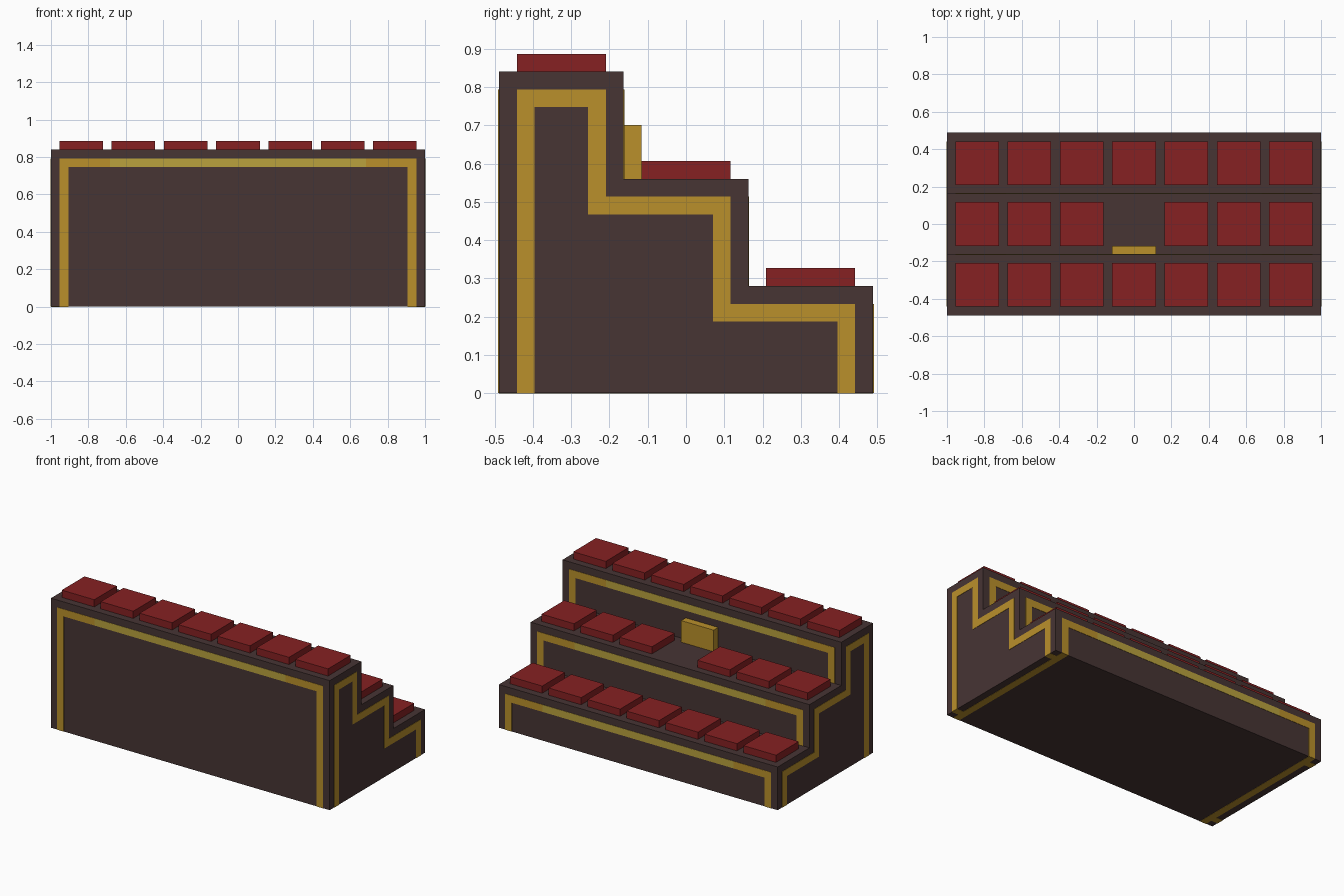
import bpy
import bmesh

if "Cube" in bpy.data.objects:
    bpy.data.objects.remove(bpy.data.objects["Cube"], do_unlink=True)


def material(name, rgb):
    m = bpy.data.materials.new(name)
    m.use_nodes = True
    m.diffuse_color = (*rgb, 1)
    m.node_tree.nodes["Principled BSDF"].inputs["Base Color"].default_value = (*rgb, 1)
    return m


WOOD = material("dark brown", (0.063, 0.035, 0.034))
GOLD = material("gold", (0.49, 0.28, 0.024))
PALE = material("pale gold", (0.49, 0.36, 0.048))
RED = material("cushion red", (0.24, 0.0152, 0.0165))


def prism(name, pts, axis, lo, hi, mat):
    """Extrude a flat outline along an axis; pts hold the two other coordinates in order."""
    bm = bmesh.new()
    verts = []
    for p in pts:
        co = list(p)
        co.insert(axis, lo)
        verts.append(bm.verts.new(co))
    face = bm.faces.new(verts)
    ext = bmesh.ops.extrude_face_region(bm, geom=[face])
    for v in ext["geom"]:
        if isinstance(v, bmesh.types.BMVert):
            v.co[axis] = hi
    bmesh.ops.recalc_face_normals(bm, faces=bm.faces)
    mesh = bpy.data.meshes.new(name)
    bm.to_mesh(mesh)
    bm.free()
    mesh.materials.append(mat)
    obj = bpy.data.objects.new(name, mesh)
    bpy.context.scene.collection.objects.link(obj)
    return obj


def box(name, x, y, z, mat):
    pts = [(x[0], y[0]), (x[1], y[0]), (x[1], y[1]), (x[0], y[1])]
    return prism(name, pts, 2, z[0], z[1], mat)


Y, STEP, RISE, W = 0.4885, 0.163, 0.28, 0.0465   # half depth, step edge, tier height, stripe width
T = 0.002                                        # stripe plate half thickness


def stair(d):
    """Stepped side outline moved inward by d, open along the floor."""
    return [(-Y + d, 0), (-Y + d, 3 * RISE - d), (-STEP - d, 3 * RISE - d),
            (-STEP - d, 2 * RISE - d), (STEP - d, 2 * RISE - d),
            (STEP - d, RISE - d), (Y - d, RISE - d), (Y - d, 0)]


# Stepped body
prism("tiered_base", stair(0), 0, -1, 1, WOOD)

# Stepped stripes on both ends, with matching strips underneath
for side, s in (("left", 1), ("right", -1)):
    prism(f"{side}_end_stripe", stair(W) + stair(2 * W)[::-1], 0, s - T, s + T, GOLD)
    box(f"{side}_underside_stripe", sorted((s * (1 - W), s * (1 - 2 * W))), (-Y, Y), (0, T), GOLD).location.z = -T / 2
    for end, e in (("front", -1), ("back", 1)):
        box(f"{side}_{end}_underside_stub", sorted((s, s * (1 - W))),
            sorted((e * (Y - W), e * (Y - 2 * W))), (-T / 2, T / 2), GOLD)

# Framing stripes on the front and on each riser: plane y, bottom z, top z
FRAMES = {"front": (-Y, 0, 3 * RISE), "top_riser": (-STEP, 2 * RISE, 3 * RISE),
          "middle_riser": (STEP, RISE, 2 * RISE), "low_riser": (Y, 0, RISE)}
for name, (y, z0, z1) in FRAMES.items():
    a, b, c = 1 - W, 1 - 2 * W, 0.685
    for side, s in (("left", 1), ("right", -1)):
        corner = [(s * a, z0), (s * a, z1 - W), (s * c, z1 - W),
                  (s * c, z1 - 2 * W), (s * b, z1 - 2 * W), (s * b, z0)]
        prism(f"{name}_{side}_stripe", corner, 1, y - T, y + T, GOLD)
    box(f"{name}_centre_stripe", (-c, c), (y - T, y + T), (z1 - 2 * W, z1 - W), PALE)

# Seat cushions, leaving a gap in the middle row
HALF = 0.1165
for row, (y, z) in enumerate(((-0.3255, 3 * RISE), (0, 2 * RISE), (0.3255, RISE))):
    for i in range(-3, 4):
        if row == 1 and i == 0:
            continue
        x = i * 0.2795
        box(f"cushion_{row + 1}_{i + 4}", (x - HALF, x + HALF), (y - HALF, y + HALF), (z, z + W), RED)

# Small gold backrest in the gap
box("centre_backrest", (-HALF, HALF), (-STEP, -HALF), (2 * RISE, 2.5 * RISE), GOLD)
